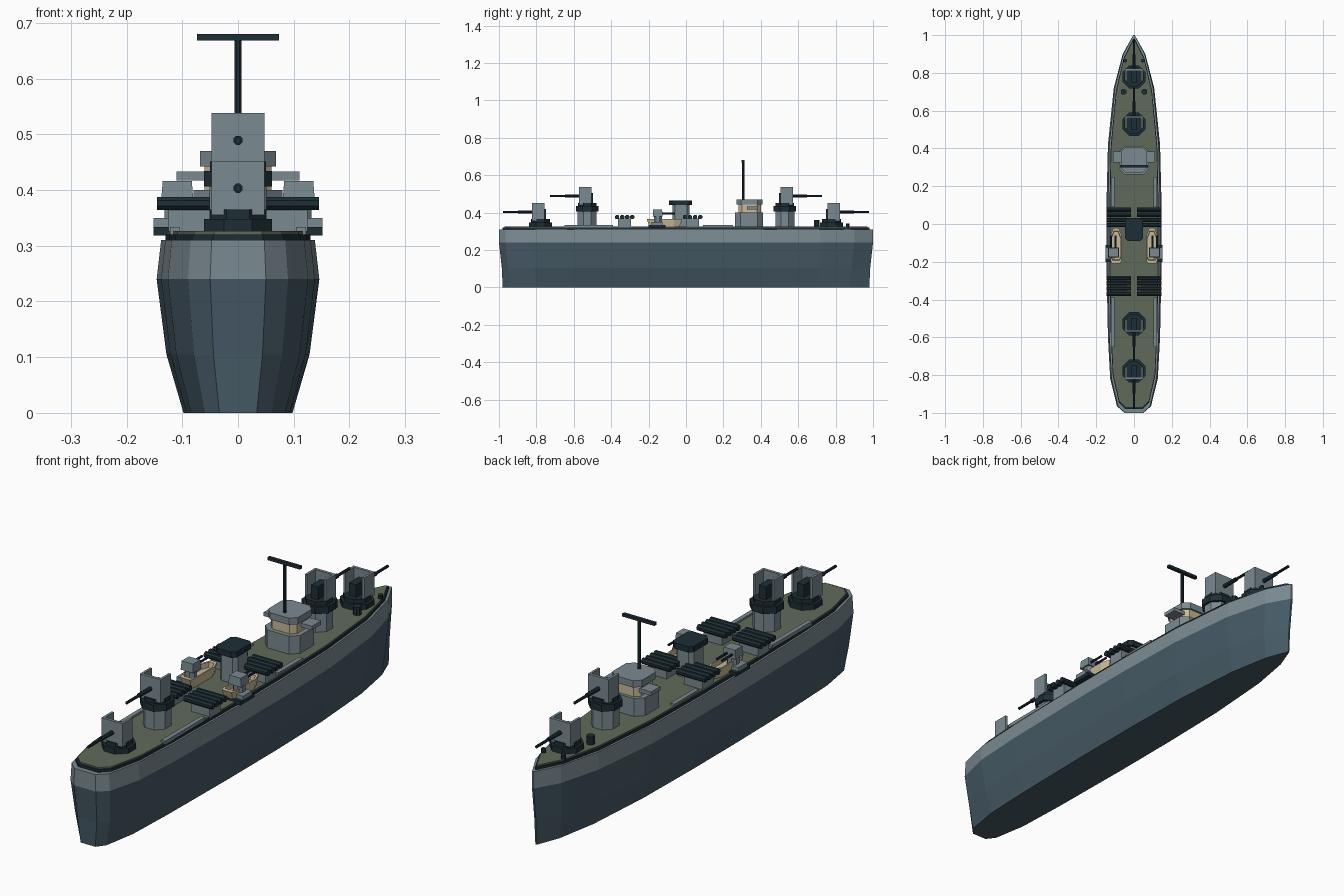
import bpy, bmesh, math
from mathutils import Matrix, Vector

old = bpy.data.objects.get("Cube")
if old:
    bpy.data.objects.remove(old, do_unlink=True)


def material(name, rgb):
    lin = [((c / 255 + 0.055) / 1.055) ** 2.4 for c in rgb]
    m = bpy.data.materials.new(name)
    m.use_nodes = True
    m.diffuse_color = (*lin, 1)
    m.node_tree.nodes["Principled BSDF"].inputs["Base Color"].default_value = (*lin, 1)
    return m


LOWER = material("hull blue", (70, 90, 102))
GREY = material("light grey", (122, 138, 145))
DECK = material("deck green", (95, 106, 90))
DARK = material("dark navy", (29, 46, 53))
TAN = material("boat tan", (200, 186, 152))


def finish(name, bm, *mats):
    bmesh.ops.recalc_face_normals(bm, faces=bm.faces)
    mesh = bpy.data.meshes.new(name)
    bm.to_mesh(mesh)
    bm.free()
    for m in mats:
        mesh.materials.append(m)
    obj = bpy.data.objects.new(name, mesh)
    bpy.context.scene.collection.objects.link(obj)
    return obj


def loft(name, rings, *mats, split=None):
    """Skin closed rings of equal length and cap both ends."""
    bm = bmesh.new()
    loops = [[bm.verts.new(p) for p in ring] for ring in rings]
    n = len(loops[0])
    for k, (a, b) in enumerate(zip(loops, loops[1:])):
        for i in range(n):
            j = (i + 1) % n
            f = bm.faces.new((a[i], a[j], b[j], b[i]))
            if split is not None:
                f.material_index = int(k >= split)
    bm.faces.new(loops[0])
    top = bm.faces.new(loops[-1])
    top.material_index = int(split is not None)
    return finish(name, bm, *mats)


def box(name, x, y, z, mat, taper=1.0):
    """Box from (min, max) ranges; taper shrinks the top."""
    cx, cy = sum(x) / 2, sum(y) / 2
    hx, hy = (x[1] - x[0]) / 2, (y[1] - y[0]) / 2
    corners = ((-1, -1), (1, -1), (1, 1), (-1, 1))
    rings = [[(cx + a * hx * t, cy + b * hy * t, h) for a, b in corners]
             for h, t in zip(z, (1, taper))]
    return loft(name, rings, mat)


def chamfer_box(name, hx, y, z, cut, mat):
    """Centred box with its four upright corners cut off."""
    a, b = y
    half = [(hx - cut, a), (hx, a + cut), (hx, b - cut), (hx - cut, b)]
    ring = half + [(-px, py) for px, py in reversed(half)]
    return loft(name, [[(px, py, h) for px, py in ring] for h in z], mat)


def rod(name, p, q, r, mat, sides=8):
    p, q = Vector(p), Vector(q)
    bm = bmesh.new()
    rot = (q - p).to_track_quat("Z", "Y").to_matrix().to_4x4()
    turn = Matrix.Rotation(math.pi / sides, 4, "Z")
    bmesh.ops.create_cone(bm, cap_ends=True, segments=sides, radius1=r, radius2=r,
                          depth=(q - p).length,
                          matrix=Matrix.Translation((p + q) / 2) @ rot @ turn)
    return finish(name, bm, mat)


# Hull and deck share one plan outline
PLAN = [(0.05, -1), (0.09, -0.965), (0.126, -0.82), (0.138, -0.6), (0.146, -0.2),
        (0.146, 0.1), (0.138, 0.42), (0.107, 0.72), (0.06, 0.9), (0.004, 1)]
OUTLINE = PLAN + [(-x, y) for x, y in reversed(PLAN)]


def plan_ring(z, sx, sy):
    return [(x * sx, y * sy, z) for x, y in OUTLINE]


loft("hull", [plan_ring(0, 0.67, 0.98), plan_ring(0.105, 0.88, 0.985),
              plan_ring(0.24, 1, 1), plan_ring(0.31, 0.945, 1)], LOWER, GREY, split=2)
loft("deck_edge", [plan_ring(0.308, 0.89, 0.98), plan_ring(0.32, 0.89, 0.98)], DARK)
loft("deck", [plan_ring(0.309, 0.86, 0.97), plan_ring(0.326, 0.86, 0.97)], DECK)


def gun(label, s, y, z, reach):
    """Open-backed gun mount facing along s on the y axis."""
    def span(a, b):
        return sorted((y + s * a, y + s * b))
    rod(label + "_turntable", (0, y, z), (0, y, z + 0.028), 0.066, DARK)
    rod(label + "_platform", (0, y, z + 0.028), (0, y, z + 0.045), 0.054, DARK)
    top = (z + 0.035, z + 0.132)
    box(label + "_shield_front", (-0.048, 0.048), span(0.033, 0.045), top, GREY)
    for side in (-1, 1):
        box(label + "_shield_side", sorted((side * 0.038, side * 0.048)),
            span(-0.022, 0.04), top, GREY)
    box(label + "_breech", (-0.016, 0.016), span(-0.03, 0.033), (z + 0.04, z + 0.098), DARK)
    h = z + 0.083
    rod(label + "_barrel_sleeve", (0, y, h), (0, y + s * 0.12, h), 0.009, DARK)
    rod(label + "_barrel", (0, y, h), (0, y + s * reach, h), 0.006, DARK)


for end, s in (("stern", -1), ("bow", 1)):
    gun(end + "_low_gun", s, s * 0.778, 0.32, 0.2)
    rod(end + "_barbette", (0, s * 0.528, 0.32), (0, s * 0.528, 0.408), 0.055, GREY)
    gun(end + "_raised_gun", s, s * 0.528, 0.406, 0.2)

# Bridge and mast
chamfer_box("bridge_base", 0.08, (0.262, 0.412), (0.32, 0.4), 0.03, GREY)
chamfer_box("bridge_cabin", 0.06, (0.28, 0.4), (0.4, 0.445), 0.02, TAN)
chamfer_box("bridge_roof", 0.068, (0.27, 0.408), (0.442, 0.47), 0.025, GREY)
box("bridge_wings", (-0.11, 0.11), (0.325, 0.385), (0.417, 0.433), GREY)
rod("mast", (0, 0.305, 0.46), (0, 0.305, 0.675), 0.007, DARK)
box("mast_yard", (-0.074, 0.074), (0.298, 0.312), (0.668, 0.68), DARK)

# Funnel amidships
chamfer_box("funnel", 0.04, (-0.073, 0.02), (0.32, 0.442), 0.015, GREY)
chamfer_box("funnel_cap", 0.047, (-0.09, 0.032), (0.44, 0.464), 0.015, DARK)


def boat(side):
    """Open boat, narrowing to its forward end."""
    def ring(z, k):
        half = [(0.022 * k, -0.095 * k), (0.029 * k, -0.08 * k),
                (0.029 * k, 0.055 * k), (0.014 * k, 0.095 * k)]
        pts = half + [(-x, y) for x, y in reversed(half)]
        return [(side * 0.095 + x, -0.115 + y, z) for x, y in pts]
    loft("boat", [ring(0.325, 0.85), ring(0.366, 1), ring(0.366, 0.82), ring(0.345, 0.78)], TAN)


for side in (-1, 1):
    def xs(a, b):
        return sorted((side * a, side * b))

    # Torpedo tubes lying across the deck
    for yc in (0.035, -0.328):
        box("tube_mount", xs(0.04, 0.125), (yc - 0.035, yc + 0.035), (0.32, 0.368), GREY)
        for i in range(4):
            ty = yc + (i - 1.5) * 0.027
            rod("torpedo_tube", (side * 0.016, ty, 0.376), (side * 0.145, ty, 0.376), 0.0125, DARK)

    # Boat with a light gun beside it
    boat(side)
    gx = side * 0.11
    box("sponson", xs(0.085, 0.152), (-0.2, -0.11), (0.318, 0.334), DARK)
    box("sponson_rail", xs(0.1, 0.152), (-0.185, -0.125), (0.334, 0.35), GREY)
    rod("light_gun_pedestal", (gx, -0.15, 0.33), (gx, -0.15, 0.385), 0.024, GREY)
    box("light_gun_body", xs(0.08, 0.138), (-0.178, -0.125), (0.38, 0.416), GREY, 0.9)
    for dx in (-0.012, 0.012):
        rod("light_gun_barrel", (gx + dx, -0.13, 0.395), (gx + dx, -0.06, 0.395), 0.005, DARK)

    # Raised strips along the deck edges
    box("deck_strip", xs(0.104, 0.122), (0.09, 0.25), (0.32, 0.334), GREY)
    box("deck_strip", xs(0.104, 0.122), (-0.65, -0.39), (0.32, 0.334), GREY)

    # Foredeck fittings
    rod("foredeck_vent", (side * 0.055, 0.7, 0.32), (side * 0.055, 0.7, 0.36), 0.016, DARK)
    rod("bollard", (side * 0.046, 0.865, 0.31), (side * 0.046, 0.865, 0.342), 0.01, DARK)
